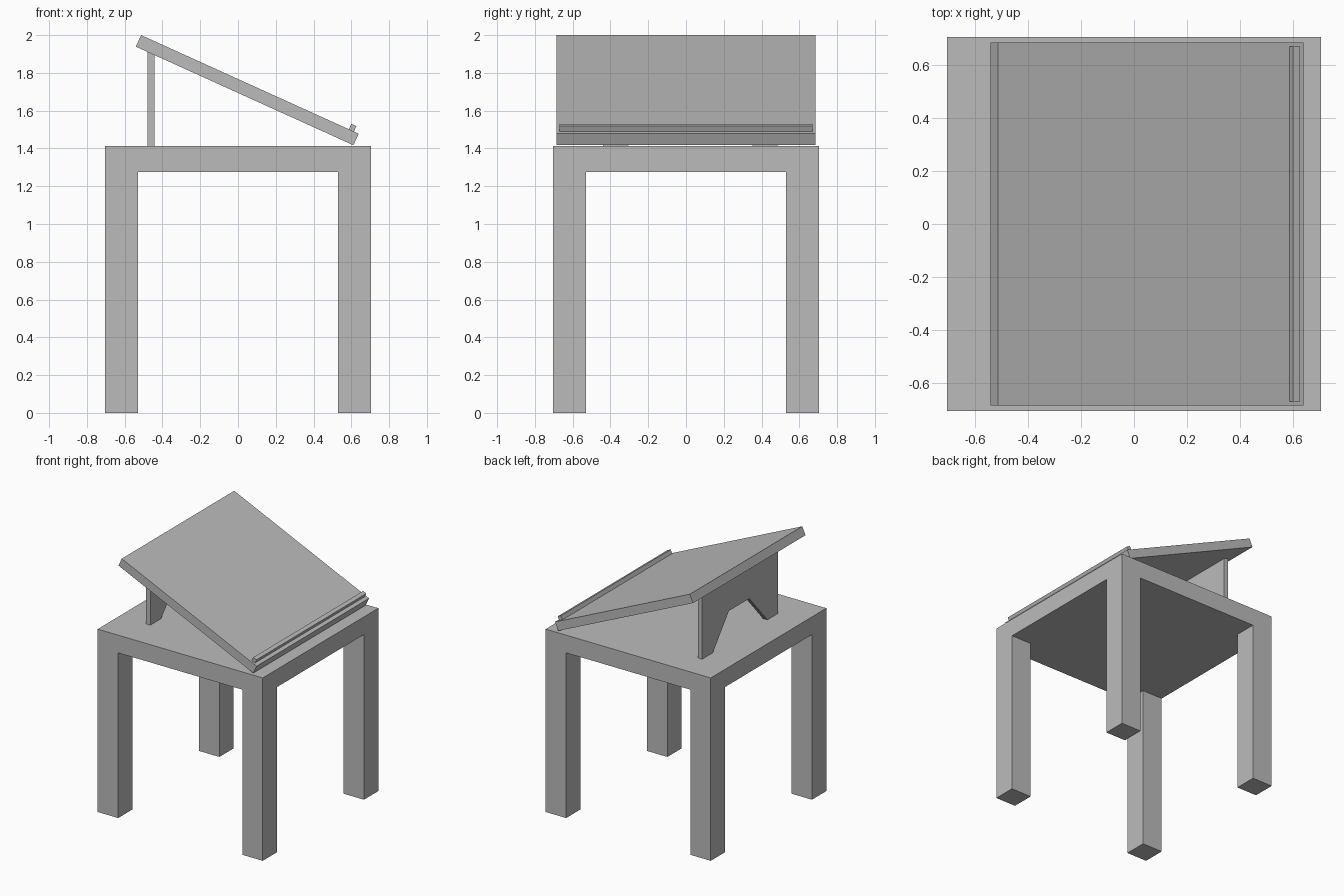
import bpy, bmesh
from mathutils import Vector

cube = bpy.data.objects.get("Cube")
if cube:
    bpy.data.objects.remove(cube, do_unlink=True)

# One plain grey for every part
grey = bpy.data.materials.new("plain_grey")
grey.use_nodes = True
grey.diffuse_color = (0.5, 0.5, 0.5, 1)
grey.node_tree.nodes["Principled BSDF"].inputs["Base Color"].default_value = (0.5, 0.5, 0.5, 1)


def finish(name, bm):
    bmesh.ops.recalc_face_normals(bm, faces=bm.faces)
    mesh = bpy.data.meshes.new(name)
    bm.to_mesh(mesh)
    bm.free()
    mesh.materials.append(grey)
    obj = bpy.data.objects.new(name, mesh)
    bpy.context.collection.objects.link(obj)
    return obj


def prism(name, outline, depth):
    """Extrude a closed outline of 3D points along a depth vector."""
    bm = bmesh.new()
    face = bm.faces.new([bm.verts.new(p) for p in outline])
    new = bmesh.ops.extrude_face_region(bm, geom=[face], use_keep_orig=True)["geom"]
    verts = [g for g in new if isinstance(g, bmesh.types.BMVert)]
    bmesh.ops.translate(bm, verts=verts, vec=Vector(depth))
    return finish(name, bm)


def side_prism(name, profile, half_width):
    return prism(name, [(x, -half_width, z) for x, z in profile], (0, 2 * half_width, 0))


# Table: a slab whose four corner cells are pulled down into legs
HALF, INNER, TOP, UNDER = 0.705, 0.53, 1.412, 1.275
bm = bmesh.new()
bmesh.ops.create_cube(bm, size=1)
for v in bm.verts:
    v.co = (v.co.x * 2 * HALF, v.co.y * 2 * HALF, TOP if v.co.z > 0 else UNDER)
for axis in (Vector((1, 0, 0)), Vector((0, 1, 0))):
    for side in (-1, 1):
        geom = bm.verts[:] + bm.edges[:] + bm.faces[:]
        bmesh.ops.bisect_plane(bm, geom=geom, plane_co=axis * side * INNER, plane_no=axis)
bm.normal_update()
corners = []
for f in bm.faces:
    c = f.calc_center_median()
    if f.normal.z < -0.5 and min(abs(c.x), abs(c.y)) > INNER:
        corners.append(f)
feet = bmesh.ops.extrude_discrete_faces(bm, faces=corners)["faces"]
for f in feet:
    for v in f.verts:
        v.co.z = 0
bmesh.ops.remove_doubles(bm, verts=bm.verts, dist=0.0001)
bmesh.ops.dissolve_limit(bm, angle_limit=0.01, verts=bm.verts, edges=bm.edges)
finish("table", bm)

# Tilted board resting on its low edge
side_prism("tilted_board", [(-0.513, 2.0), (-0.541, 1.939), (0.611, 1.417), (0.639, 1.478)], 0.686)

# Thin strip that stops things sliding off the board
side_prism("stop_strip", [(0.6, 1.53), (0.627, 1.518), (0.613, 1.488), (0.586, 1.5)], 0.67)

# Upright support with a tapered opening between its two feet
support = [(0.485, TOP), (0.355, TOP), (0.16, 1.66), (-0.09, 1.66),
           (-0.31, TOP), (-0.44, TOP), (-0.44, 1.91), (0.485, 1.91)]
prism("board_support", [(-0.478, y, z) for y, z in support], (0.037, 0, 0))
